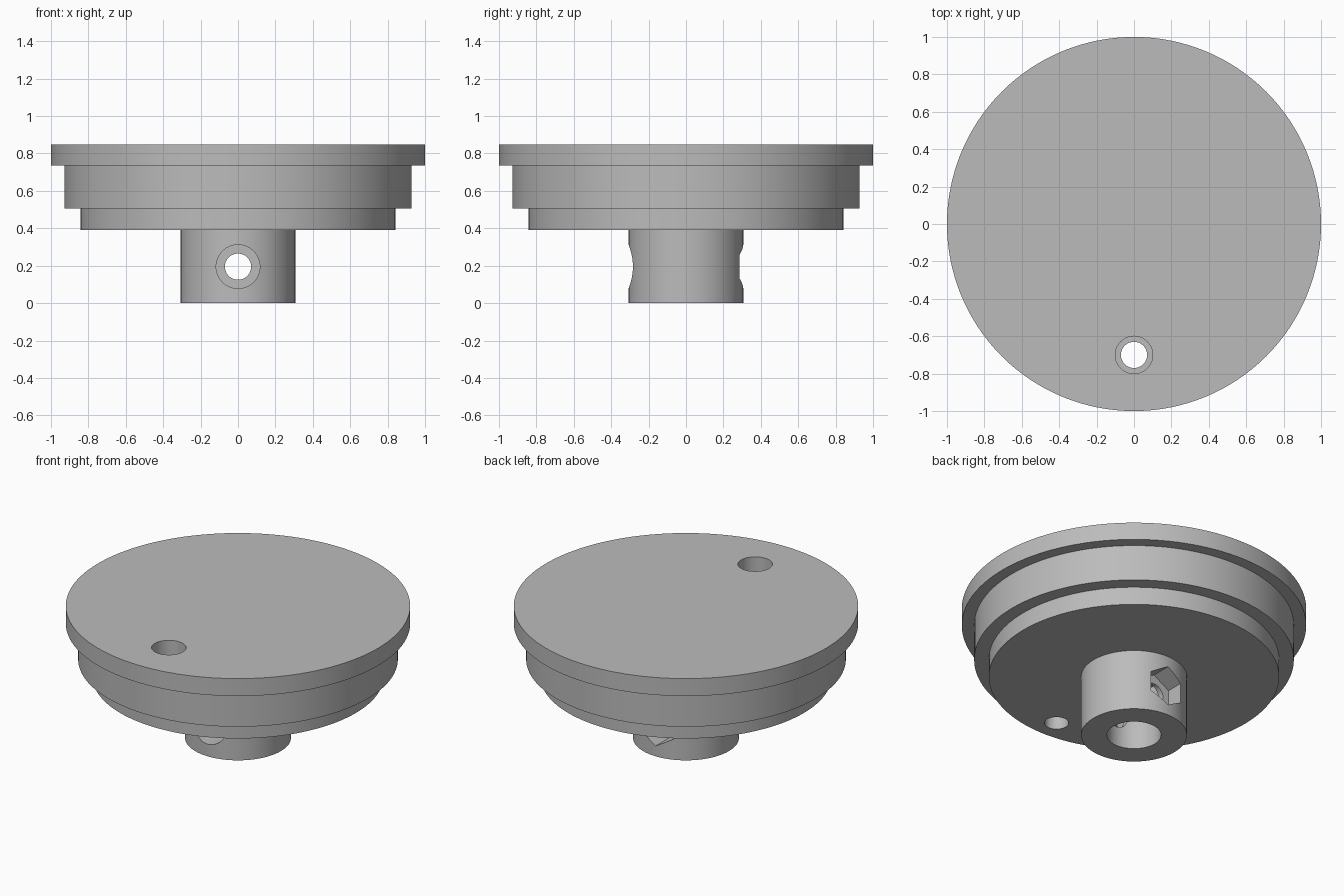
import bpy
import bmesh
import math
from mathutils import Matrix, Vector

cube = bpy.data.objects.get("Cube")
if cube:
    bpy.data.objects.remove(cube, do_unlink=True)

SEGMENTS = 128
HOLE_Z = 0.195      # height of the cross hole through the hub
SCREW_Y = -0.7      # position of the vertical screw hole

grey = bpy.data.materials.new("plain grey")
grey.use_nodes = True
colour = (0.5, 0.5, 0.5, 1)
grey.diffuse_color = colour
grey.node_tree.nodes["Principled BSDF"].inputs["Base Color"].default_value = colour


def make_object(name, bm):
    bmesh.ops.recalc_face_normals(bm, faces=bm.faces)
    mesh = bpy.data.meshes.new(name)
    bm.to_mesh(mesh)
    bm.free()
    mesh.materials.append(grey)
    obj = bpy.data.objects.new(name, mesh)
    bpy.context.collection.objects.link(obj)
    return obj


def lathe(name, profile):
    """Turn a list of (radius, height) points around the z axis."""
    bm = bmesh.new()
    rings = []
    for r, z in profile:
        ring = [bm.verts.new((r * math.cos(2 * math.pi * i / SEGMENTS),
                              r * math.sin(2 * math.pi * i / SEGMENTS), z))
                for i in range(SEGMENTS)]
        rings.append(ring)
    for a, b in zip(rings, rings[1:]):
        for i in range(SEGMENTS):
            j = (i + 1) % SEGMENTS
            bm.faces.new((a[i], a[j], b[j], b[i]))
    bm.faces.new(rings[0])
    bm.faces.new(rings[-1])
    return make_object(name, bm)


def cut(body, start, end, radius, sides=64):
    """Drill a round or polygonal pocket from start to end."""
    start, end = Vector(start), Vector(end)
    axis = end - start
    bm = bmesh.new()
    bmesh.ops.create_cone(bm, cap_ends=True, segments=sides, radius1=radius,
                          radius2=radius, depth=axis.length)
    turn = axis.to_track_quat('Z', 'Y').to_matrix().to_4x4()
    bm.transform(Matrix.Translation((start + end) / 2) @ turn)
    cutter = make_object("cutter", bm)
    cutter.hide_render = True
    mod = body.modifiers.new("cut", 'BOOLEAN')
    mod.operation = 'DIFFERENCE'
    mod.solver = 'EXACT'
    mod.object = cutter
    bpy.context.view_layer.objects.active = body
    bpy.ops.object.modifier_apply(modifier=mod.name)
    bpy.data.objects.remove(cutter, do_unlink=True)


# Stepped disc with hub and blind shaft bore, turned in one piece
cap = lathe("stepped_cap_with_hub", [
    (0.157, 0.39), (0.157, 0), (0.307, 0), (0.307, 0.39),
    (0.843, 0.39), (0.843, 0.505), (0.928, 0.505), (0.928, 0.735),
    (1, 0.735), (1, 0.847)])

# Cross hole: screw head recess in front, hexagonal nut pocket behind
cut(cap, (0, -0.5, HOLE_Z), (0, 0.5, HOLE_Z), 0.07)
cut(cap, (0, -0.5, HOLE_Z), (0, -0.18, HOLE_Z), 0.117)
cut(cap, (0, 0.5, HOLE_Z), (0, 0.18, HOLE_Z), 0.128, sides=6)

# Vertical screw hole, recessed at both ends
cut(cap, (0, SCREW_Y, 0.2), (0, SCREW_Y, 1), 0.07)
cut(cap, (0, SCREW_Y, 0.72), (0, SCREW_Y, 1), 0.1)
cut(cap, (0, SCREW_Y, 0.2), (0, SCREW_Y, 0.58), 0.117)

bpy.ops.object.select_all(action='DESELECT')
cap.select_set(True)
bpy.context.view_layer.objects.active = cap
bpy.ops.object.shade_smooth_by_angle(angle=math.radians(30))
